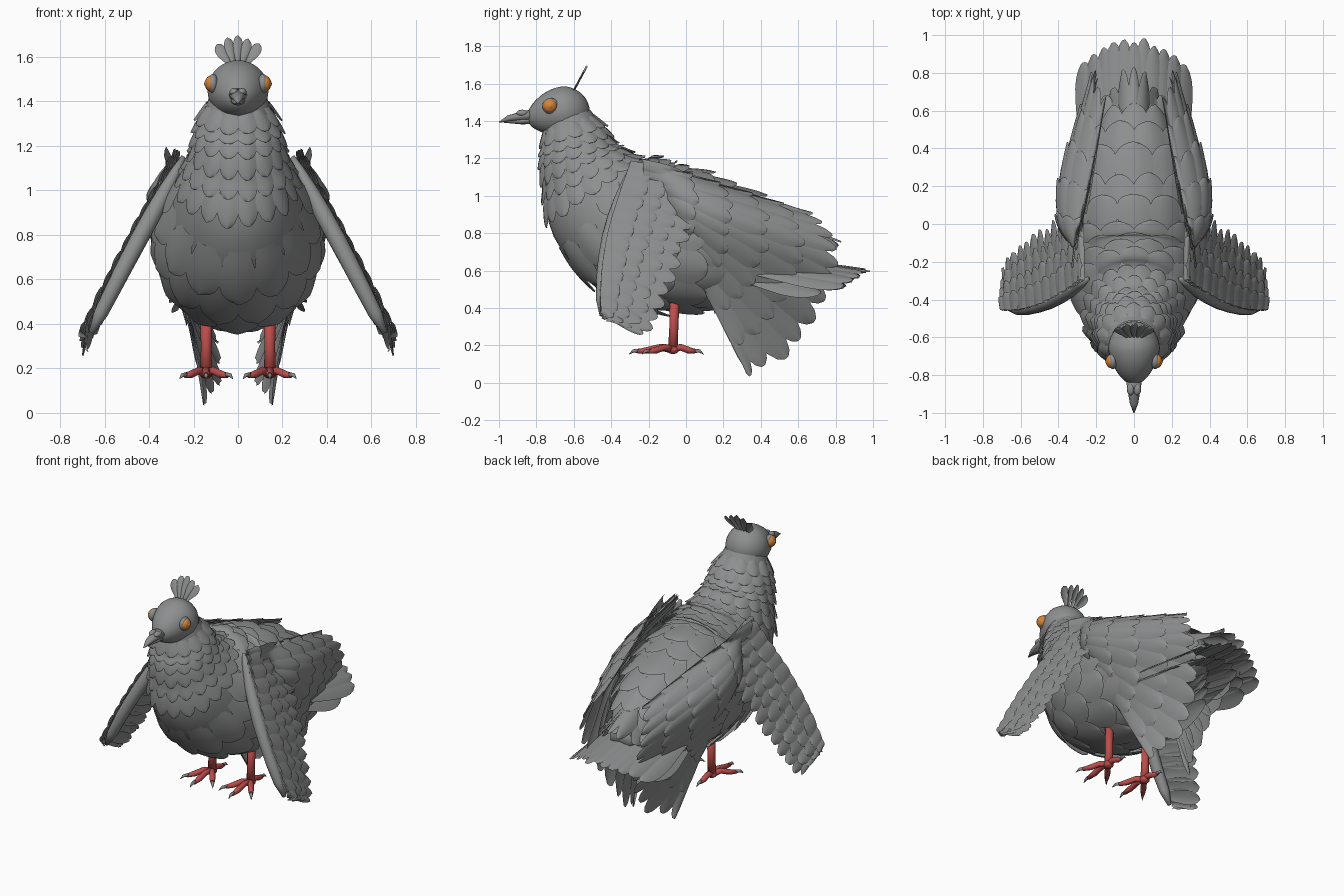
import bpy, bmesh, random
from math import sin, cos, pi, sqrt, radians
from mathutils import Vector as V

random.seed(4)
if "Cube" in bpy.data.objects:
    bpy.data.objects.remove(bpy.data.objects["Cube"])


def material(name, r, g, b):
    m = bpy.data.materials.new(name)
    m.use_nodes = True
    m.diffuse_color = (r, g, b, 1)
    m.node_tree.nodes["Principled BSDF"].inputs["Base Color"].default_value = (r, g, b, 1)
    return m


GREY = material("plumage_grey", 0.27, 0.273, 0.277)
HORN = material("horn_grey", 0.25, 0.25, 0.255)
RED = material("leg_red", 0.5, 0.075, 0.07)
ORANGE = material("eye_orange", 0.66, 0.23, 0.04)


def add_object(name, verts, faces, mat, mirror=False):
    me = bpy.data.meshes.new(name)
    me.from_pydata(verts, [], faces)
    me.materials.append(mat)
    me.polygons.foreach_set("use_smooth", [True] * len(me.polygons))
    ob = bpy.data.objects.new(name, me)
    bpy.context.collection.objects.link(ob)
    if mirror:
        ob.modifiers.new("mirror", 'MIRROR')
    return ob


def spline(pts, t):
    """Smooth curve through tuples, one unit of t per point."""
    i = max(0, min(int(t), len(pts) - 2))
    x = t - i
    p = [V(pts[max(0, min(k, len(pts) - 1))]) for k in range(i - 1, i + 3)]
    return p[1] + 0.5 * x * (p[2] - p[0] + x * (2 * p[0] - 5 * p[1] + 4 * p[2] - p[3]
                             + x * (3 * (p[1] - p[2]) + p[3] - p[0])))


def clamp(x):
    return max(0, min(x, 1))


def grid_faces(start, rows, cols, wrap=False):
    return [(start + r * cols + c, start + r * cols + (c + 1) % cols,
             start + (r + 1) * cols + (c + 1) % cols, start + (r + 1) * cols + c)
            for r in range(rows - 1) for c in range(cols if wrap else cols - 1)]


def feather(batch, sheet, u, v, du, dv, lift=0.015, base=0.004, tip=2.0):
    """One vane lying along a sheet function, raised towards its tip."""
    verts, faces = batch
    start, n = len(verts), 8
    tilt = random.uniform(-0.004, 0.004)
    du *= random.uniform(0.96, 1.02)
    for i in range(n + 1):
        k = 0.995 * (1 - (1 - i / n) ** 1.6)
        w = (0.7 + 0.3 * min(k / 0.5, 1)) * sqrt(1 - max(0, (k - 0.5) / 0.5) ** tip)
        for j in (-1, -0.5, 0, 0.5, 1):
            a, b = u + k * du, v + j * w * dv
            p = sheet(a, b)
            e = 0.01
            nor = (sheet(a, b + e) - p).cross(sheet(a + e, b) - p).normalized()
            verts.append(p + nor * (base + lift * k + tilt * j - 0.007 * j * j))
    faces.extend(grid_faces(start, n + 1, 5))


def tube(name, pts, radii, mat, mirror=False, seg=12, flat=1.0):
    """Tapered round limb along a path."""
    verts, n = [], len(pts)
    for i, r in enumerate(radii):
        p = V(pts[i])
        d = (V(pts[min(i + 1, n - 1)]) - V(pts[max(i - 1, 0)])).normalized()
        side = d.cross(V((0, 0, 1)) if abs(d.z) < 0.9 else V((0, 1, 0))).normalized()
        up = side.cross(d)
        verts += [p + r * (cos(a) * side + flat * sin(a) * up)
                  for a in (2 * pi * k / seg for k in range(seg))]
    faces = grid_faces(0, n, seg, True)
    faces += [tuple(reversed(range(seg))), tuple(range((n - 1) * seg, n * seg))]
    add_object(name, verts, faces, mat, mirror)


def ball(name, centre, size, mat, mirror=False, shape=None):
    bm = bmesh.new()
    bmesh.ops.create_uvsphere(bm, u_segments=28, v_segments=18, radius=1)
    for v in bm.verts:
        v.co = V(centre) + (shape(v.co) if shape else V([a * b for a, b in zip(v.co, size)]))
    ob = add_object(name, [], [], mat, mirror)
    bm.to_mesh(ob.data)
    bm.free()
    for p in ob.data.polygons:
        p.use_smooth = True


# Body: oval rings (y, z, half width, half height) from the nape to the rump
RINGS = [(-.635, 1.42, .128, .13), (-.595, 1.29, .178, .178), (-.545, 1.14, .212, .235),
         (-.42, .95, .29, .345), (-.2, .8, .355, .38), (.08, .75, .345, .36),
         (.32, .74, .27, .27), (.52, .7, .18, .17), (.7, .65, .07, .05)]


def body(t, a):
    y, z, w, h = spline(RINGS, t)
    d = spline(RINGS, t + 0.05) - spline(RINGS, t - 0.05)
    d = V((d[0], d[1])).normalized()
    return V((w * sin(a), y - d.y * h * cos(a), z + d.x * h * cos(a)))


add_object("body", [body(i / 5, 2 * pi * k / 40) for i in range(41) for k in range(40)],
           grid_faces(0, 41, 40, True) + [tuple(range(1600, 1640))], GREY)

# Small neck scales, then broad body feathers; rows are staggered
neck, coat = ([], []), ([], [])
for r, t in enumerate((0.4, 0.75, 1.1, 1.45, 1.8, 2.15)):
    count = 13 + r
    for k in range(count):
        a = 2 * pi * (k + r % 2 / 2) / count
        feather(neck, body, t - 0.1, a, 0.62, 3.6 / count, 0.024)
for r, t in enumerate((2.6, 2.95, 3.4, 3.85, 4.4, 4.95, 5.5, 6.05, 6.55)):
    count = 13 if r < 6 else 9
    for k in range(count):
        a = 2 * pi * (k + r % 2 / 2) / count
        if r > 0 or cos(a) > 0:
            feather(coat, body, t, a, 0.75, 3.5 / count, 0.034)
add_object("neck_feathers", *neck, GREY)
add_object("body_feathers", *coat, GREY)


# Head, drawn out towards the beak
def head_shape(d):
    f = max(0, -d.y)
    return V((0.137 * d.x * (1 - 0.2 * f), d.y * (0.19 if f else 0.145),
              0.135 * d.z * (1 - 0.15 * f) - 0.03 * f * f))


ball("head", (0, -.66, 1.45), None, GREY, shape=head_shape)
ball("eye_rim", (.112, -.725, 1.48), (.024, .043, .043), GREY, True)
ball("eye", (.122, -.727, 1.48), (.027, .036, .036), ORANGE, True)
ball("pupil", (.138, -.727, 1.48), (.014, .018, .018), ORANGE, True)

# Beak
tube("upper_beak", [(0, -.81, 1.43), (0, -.88, 1.425), (0, -.95, 1.413), (0, -1, 1.393)],
     [.045, .034, .022, .003], HORN, flat=0.75)
tube("lower_beak", [(0, -.81, 1.405), (0, -.88, 1.398), (0, -.975, 1.393)],
     [.036, .027, .004], HORN, flat=0.6)
ball("cere", (.018, -.875, 1.442), (.02, .032, .018), GREY, True)


# Crest
def crest(u, s):
    rise = u * (1 - .25 * s * s)
    return V((s * (.03 + .065 * u), -.61 + .075 * rise, 1.555 + .14 * rise))


plume = ([], [])
for k in range(5):
    feather(plume, crest, 0, -1 + k / 2, 1, 0.3, 0, 0, 2.5)
add_object("crest", *plume, GREY)

# Folded rear wing: a fan of long feathers below layers of coverts
TIPS = [(.68, .9), (.8, .74), (.77, .5), (.6, .2), (.35, .022)]


def fan(u, f):
    tip = spline(TIPS, 4 * f)
    y0, z0 = -.12 + .06 * f, 1.13 - .31 * f
    g = clamp(f)
    bulge = .135 * sin(pi * g) * sin(pi * clamp(u) ** .6)
    x = .285 - .145 * u + bulge + .075 * u * sin(2 * pi * g)
    return V((x, y0 + (tip[0] - y0) * u, z0 + (tip[1] - z0) * u))


rear = ([], [])
for layer, (u, du, count, blunt) in enumerate(
        ((.3, .7, 12, 2.4), (.22, .58, 10, 2.5), (.1, .5, 9, 2.5), (-.02, .4, 8, 2.5), (-.14, .32, 6, 2.5))):
    for k in range(count):
        f = k / (count - 1) * (1 - 0.05 * layer)
        feather(rear, fan, u, f, du, 0.85 / count, 0.012, 0.007 * layer + 0.002 * (k % 2), blunt)
add_object("rear_wing", *rear, GREY, True)

# Drooping outer wing: feathers sweep back from a bent arm
ARM = [(.27, -.30, 1.17), (.36, -.36, 1.0), (.47, -.42, .8), (.585, -.455, .58), (.685, -.46, .38)]


def hand(u, k):
    sweep = V((.01 + .03 * k, 1, -.26 - .3 * k * k)).normalized()
    return spline(ARM, 4 * k) + sweep * u * (.44 - .04 * k - .15 * k ** 6)


outer = ([], [])
for layer, (du, count) in enumerate(((1, 14), (.78, 13), (.55, 13), (.32, 12))):
    for k in range(count):
        feather(outer, hand, 0, k / (count - 1), du, 0.75 / count, 0.006,
                0.008 * layer + 0.002 * (k % 2), 2.6)
add_object("outer_wing", *outer, GREY, True)
tube("wing_arm", [spline(ARM, k / 2) + V((-.025, .01, -.02)) for k in range(9)],
     [.012, .025, .036, .04, .04, .038, .036, .032, .012], GREY, True, 14)


# Tail: long arched fan with coverts above and below
def tail_sheet(root, tip, height, drop):
    def sheet(u, s):
        bend = s * s
        return V((s * (root[0] + (tip[0] - root[0]) * u),
                  root[1] + (tip[1] - .13 * bend - root[1]) * u,
                  height + drop * u - .09 * bend))
    return sheet


tail = ([], [])
for sheet, count, blunt in ((tail_sheet((.25, .38), (.275, .985), .69, -.09), 11, 3.5),
                            (tail_sheet((.23, .3), (.26, .86), .66, -.1), 9, 3),
                            (tail_sheet((.2, .3), (.22, .74), .84, -.13), 8, 2.5),
                            (tail_sheet((.09, .3), (.12, .84), .97, -.22), 5, 1.5),
                            (tail_sheet((.12, .15), (.13, .66), .5, .04), 7, 2)):
    for k in range(count):
        feather(tail, sheet, 0, -1 + 2 * k / (count - 1), 1, 1.9 / count, 0.004, 0.003 * (k % 2), blunt)
add_object("tail", *tail, GREY)

# Legs, toes and claws
tube("leg", [(.143, -.06, .47), (.143, -.065, .3), (.143, -.07, .18)], [.027, .024, .026], RED, True)
ball("ankle", (.143, -.07, .178), (.03, .033, .024), RED, True)
for name, angle, reach in (("inner", -36, .16), ("middle", 0, .19), ("outer", 36, .16), ("hind", 180, .12)):
    d = V((sin(radians(angle)), -cos(radians(angle)), 0))
    o = V((.143, -.07, .178))
    up = V((0, 0, 1))
    tube(name + "_toe", [o, o + d * reach * .35 + up * .012, o + d * reach * .7 - up * .004,
                         o + d * reach - up * .01], [.022, .018, .018, .012], RED, True, 8)
    tube(name + "_claw", [o + d * (reach - .01) - up * .007, o + d * (reach + .022) - up * .008,
                          o + d * (reach + .045) - up * .026], [.012, .009, .001], HORN, True, 8)
